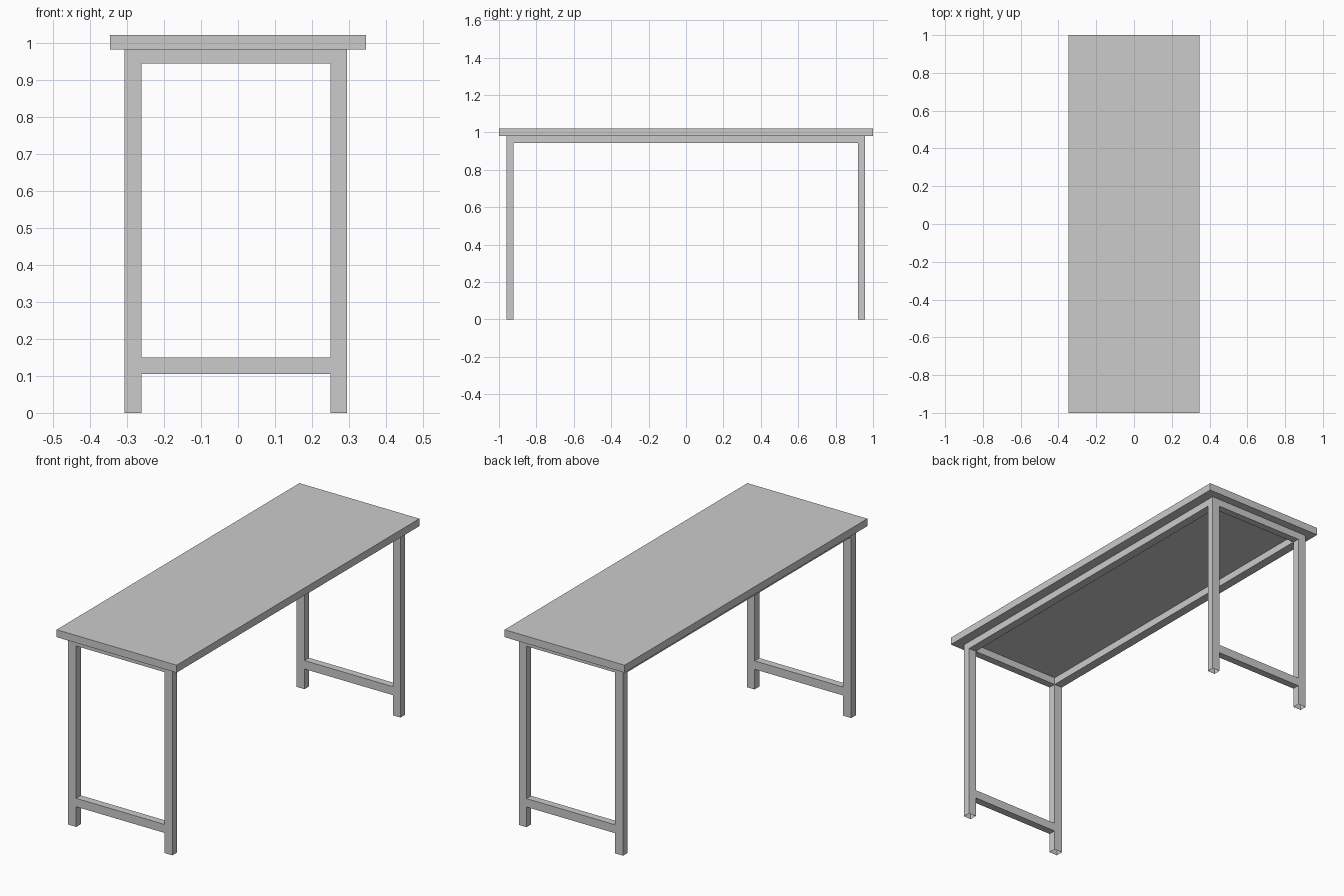
import bpy, bmesh
from mathutils import Vector

if "Cube" in bpy.data.objects:
    bpy.data.objects.remove(bpy.data.objects["Cube"])


def box(name, xr, yr, zr, open_sides=()):
    """Box spanning the given ranges; open_sides lists face normals to leave out."""
    bm = bmesh.new()
    bmesh.ops.create_cube(bm, size=1)
    bm.normal_update()
    gone = [f for f in bm.faces
            if any(f.normal.dot(Vector(d)) > 0.9 for d in open_sides)]
    bmesh.ops.delete(bm, geom=gone, context='FACES')
    for v in bm.verts:
        v.co = [r[0] if c < 0 else r[1] for c, r in zip(v.co, (xr, yr, zr))]
    mesh = bpy.data.meshes.new(name)
    bm.to_mesh(mesh)
    bm.free()
    obj = bpy.data.objects.new(name, mesh)
    bpy.context.collection.objects.link(obj)
    return obj


# Tube positions of the welded frame
left, right = (-0.307, -0.26), (0.25, 0.294)
front, back = (-0.961, -0.922), (0.919, 0.957)
rail_z = (0.943, 0.981)
stretcher_z = (0.105, 0.149)
x_ends = [(-1, 0, 0), (1, 0, 0)]
y_ends = [(0, -1, 0), (0, 1, 0)]

# Tabletop slab
box("tabletop", (-0.346, 0.346), (-1, 1), (0.981, 1.02))

# Legs, open at the foot
for fb, y in (("front", front), ("back", back)):
    for lr, x in (("left", left), ("right", right)):
        box(f"{fb}_{lr}_leg", x, y, (0, 0.981), [(0, 0, -1)])

# End rails under the top and low stretchers between the legs
for fb, y in (("front", front), ("back", back)):
    gap = (left[1], right[0])
    box(f"{fb}_rail", gap, y, rail_z, x_ends)
    box(f"{fb}_stretcher", gap, y, stretcher_z, x_ends)

# Long side rails
for lr, x in (("left", left), ("right", right)):
    box(f"{lr}_rail", x, (front[1], back[0]), rail_z, y_ends)
